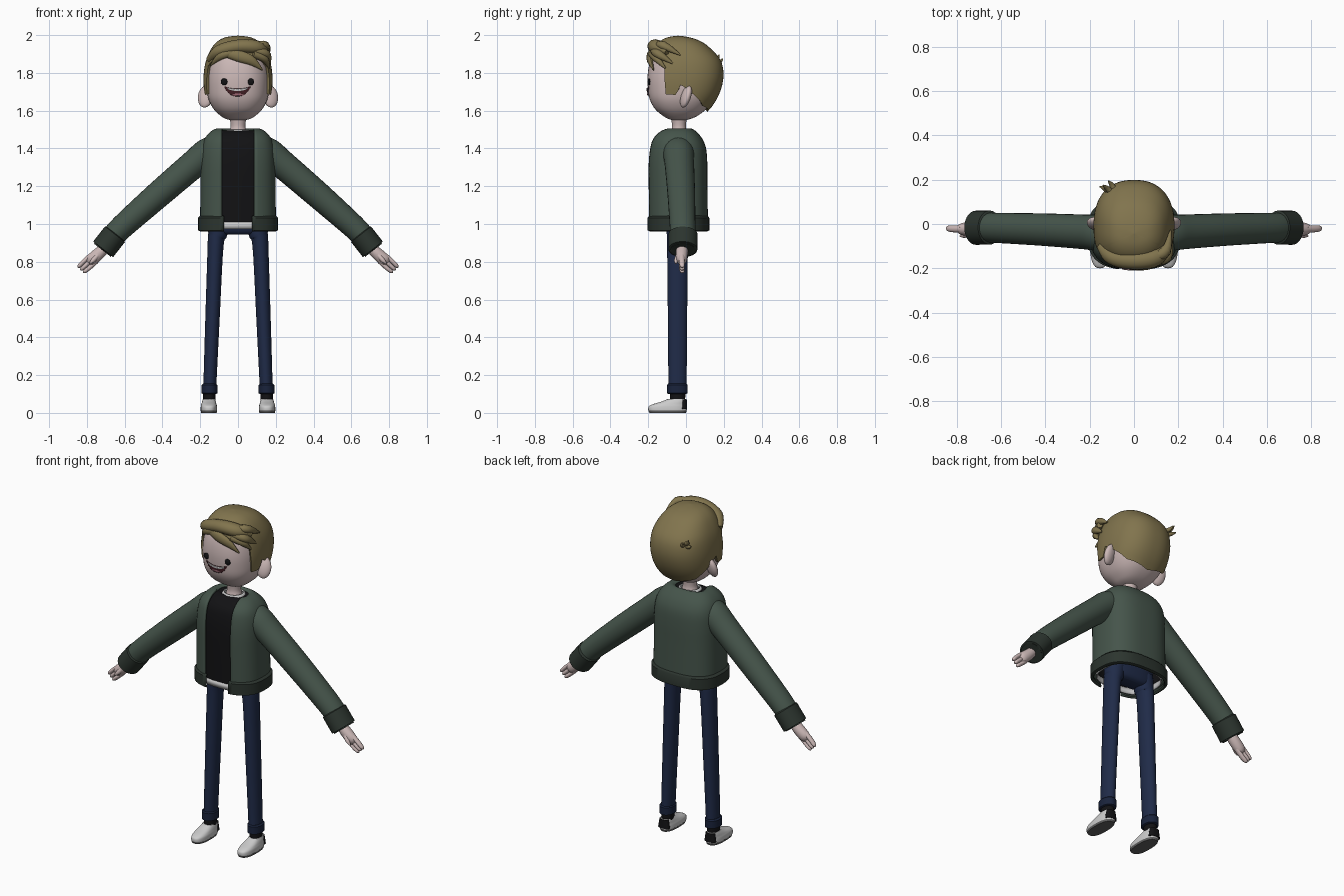
import bpy, bmesh, math
from mathutils import Vector as V

def mat(name, r, g, b):
    m = bpy.data.materials.new(name)
    m.diffuse_color = (r, g, b, 1)
    return m

SKIN = mat("skin", .6, .48, .47)
HAIR = mat("hair", .22, .175, .075)
GREEN = mat("jacket_green", .06, .09, .07)
DARK = mat("trim_green", .025, .035, .028)
BLACK = mat("black", .006, .006, .007)
WHITE = mat("white", .75, .75, .74)
DENIM = mat("denim", .014, .024, .065)
CUFF = mat("denim_cuff", .01, .017, .045)
MOUTH = mat("mouth_dark", .06, .015, .02)
PINK = mat("tongue_pink", .4, .16, .2)
SOLE = mat("sole_grey", .12, .12, .12)

def build(name, verts, faces, m, thick=0, angle=40):
    me = bpy.data.meshes.new(name)
    me.from_pydata(verts, [], faces)
    bm = bmesh.new()
    bm.from_mesh(me)
    bmesh.ops.remove_doubles(bm, verts=bm.verts, dist=1e-5)
    bmesh.ops.recalc_face_normals(bm, faces=bm.faces)
    bm.to_mesh(me)
    bm.free()
    me.shade_smooth()
    me.set_sharp_from_angle(angle=math.radians(angle))
    me.materials.append(m)
    ob = bpy.data.objects.new(name, me)
    bpy.context.collection.objects.link(ob)
    if thick:
        s = ob.modifiers.new("thickness", "SOLIDIFY")
        s.thickness, s.offset = thick, 0
    return ob

def loft(name, rings, m, closed=True, caps=True, thick=0, angle=40):
    n = len(rings[0])
    faces = []
    for i in range(len(rings) - 1):
        for j in range(n if closed else n - 1):
            k = (j + 1) % n
            faces.append((i*n + j, i*n + k, (i+1)*n + k, (i+1)*n + j))
    if caps and closed:
        faces += [tuple(range(n)), tuple(range((len(rings)-1)*n, len(rings)*n))]
    return build(name, [p for r in rings for p in r], faces, m, thick, angle)

def smooth(rows, k=5):
    # Catmull-Rom through table rows
    out = []
    for i in range(len(rows) - 1):
        a, b, c, d = rows[max(i-1, 0)], rows[i], rows[i+1], rows[min(i+2, len(rows)-1)]
        for s in range(k):
            t = s / k
            out.append([.5*(2*q + (r-p)*t + (2*p-5*q+4*r-u)*t*t + (3*q-p-3*r+u)*t**3)
                        for p, q, r, u in zip(a, b, c, d)])
    return out + [list(rows[-1])]

def se(v, e):
    return math.copysign(abs(v) ** (2 / e), v)

def ring_point(row, a, e=2.4, cx=0):
    z, w, yf, yb = row
    return V((cx + w*se(math.sin(a), e), (yf+yb)/2 - (yb-yf)/2*se(math.cos(a), e), z))

def stack(name, rows, m, e=2.4, cx=0, gap=0, n=40, k=5, caps=True, thick=0, angle=40):
    # horizontal rings (z, half width, y front, y back), optional front opening
    rings = []
    for row in (smooth(rows, k) if k > 1 else rows):
        a0 = math.asin(min(1, gap / max(row[1], 1e-4)) ** (e / 2)) if gap else 0
        rings.append([ring_point(row, a0 + (2*math.pi - 2*a0)*j/n, e, cx)
                      for j in range(n + 1 if gap else n)])
    return loft(name, rings, m, not gap, caps, thick, angle)

def tube(name, rows, m, n=20, k=5, angle=40):
    # path rows (x, y, z, radius along y, radius across)
    rows = smooth(rows, k) if k > 1 else rows
    P = [V(r[:3]) for r in rows]
    rings = []
    for i, r in enumerate(rows):
        t = (P[min(i+1, len(P)-1)] - P[max(i-1, 0)]).normalized()
        b = t.cross(V((0, 1, 0))).normalized()
        a = b.cross(t)
        rings.append([P[i] + a*r[3]*math.cos(2*math.pi*j/n) + b*r[4]*math.sin(2*math.pi*j/n)
                      for j in range(n)])
    return loft(name, rings, m, angle=angle)

def ball(name, loc, scale, m, rot=(0, 0, 0)):
    bpy.ops.mesh.primitive_uv_sphere_add(segments=24, ring_count=16, radius=1, location=loc, rotation=rot)
    ob = bpy.context.object
    ob.name, ob.scale = name, scale
    ob.data.materials.append(m)
    ob.data.shade_smooth()

# head
HEAD = [(1.545, .002, -.04, -.035), (1.555, .06, -.09, .02), (1.575, .095, -.125, .065),
        (1.61, .13, -.165, .108), (1.66, .156, -.192, .145), (1.72, .166, -.202, .172),
        (1.79, .167, -.203, .184), (1.86, .156, -.19, .17), (1.92, .13, -.16, .118),
        (1.955, .1, -.13, .07), (1.975, .06, -.09, .01), (1.982, .002, -.042, -.04)]
HS = smooth(HEAD, 6)
stack("head", HEAD, SKIN, n=48)

def head_row(z):
    for a, b in zip(HS, HS[1:]):
        if a[0] <= z <= b[0]:
            t = (z - a[0]) / max(b[0] - a[0], 1e-6)
            return [p + (q-p)*t for p, q in zip(a, b)]
    return HS[-1]

def face_y(x, z, e=2.4):
    _, w, yf, yb = head_row(z)
    return (yf+yb)/2 - (yb-yf)/2*(1 - abs(x/w)**e)**(1/e)

# hair cap, following the head above a hairline given by angle from the front
LINE = [(0, 1.885), (45, 1.87), (63, 1.83), (67, 1.69), (84, 1.69), (87, 1.74),
        (100, 1.7), (130, 1.635), (181, 1.605)]

def hairline(d):
    for (a, p), (b, q) in zip(LINE, LINE[1:]):
        if a <= d <= b:
            return p + (q-p)*(d-a)/(b-a)

N, R = 144, 22
rings = []
for i in range(-1, R + 1):
    s = math.sin(max(i, 0) / R * math.pi / 2)
    ring = []
    for j in range(N):
        a = 2*math.pi*j/N
        z0 = hairline(math.degrees(min(a, 2*math.pi - a)))
        p = ring_point(head_row(z0 + (1.982 - z0)*s), a)
        ring.append(p + (p - V((0, -.01, 1.76))).normalized()*(-.005 if i < 0 else .015))
    rings.append(ring)
loft("hair_cap", rings, HAIR, angle=50)

# fringe sweep, side tufts and cowlick
LOCKS = {
    "fringe_sweep": [(-.15, -.1, 1.87, .02, .02), (-.1, -.15, 1.915, .035, .032), (0, -.165, 1.94, .04, .036),
                     (.1, -.15, 1.935, .04, .036), (.16, -.1, 1.91, .015, .015)],
    "fringe_lock": [(-.07, -.17, 1.905, .02, .02), (0, -.19, 1.89, .018, .03),
                    (.07, -.19, 1.865, .015, .025), (.13, -.172, 1.815, .003, .003)],
    "fringe_lock_left": [(-.02, -.18, 1.91, .02, .02), (-.09, -.175, 1.89, .015, .02), (-.145, -.13, 1.84, .003, .003)],
    "side_tuft_top": [(.09, -.15, 1.94, .02, .02), (.145, -.12, 1.945, .025, .022), (.165, -.03, 1.895, .004, .004)],
    "side_tuft_mid": [(.09, -.17, 1.915, .02, .02), (.15, -.145, 1.9, .025, .022), (.17, -.07, 1.85, .004, .004)],
    "side_tuft_low": [(.08, -.18, 1.9, .02, .02), (.14, -.155, 1.875, .02, .02), (.165, -.11, 1.825, .004, .004)],
    "cowlick_a": [(-.09, .13, 1.85, .014, .014), (-.12, .16, 1.865, .012, .012), (-.14, .175, 1.895, .003, .003)],
    "cowlick_b": [(-.09, .13, 1.84, .014, .014), (-.125, .155, 1.845, .012, .012), (-.155, .17, 1.86, .003, .003)],
    "cowlick_c": [(-.08, .14, 1.85, .014, .014), (-.1, .175, 1.855, .012, .012), (-.115, .195, 1.875, .003, .003)],
}
for name, path in LOCKS.items():
    tube(name, path, HAIR, n=12)

# mouth, teeth and tongue as patches laid on the face
def patch(name, x0, x1, top, bottom, off, m):
    rings = []
    for r in range(6):
        ring = []
        for c in range(21):
            u = c / 10 - 1
            x = x0 + (x1-x0)*c/20
            z = bottom(u) + (top(u) - bottom(u))*r/5
            ring.append((x, face_y(x, z) - off, z))
        rings.append(ring)
    loft(name, rings, m, closed=False, thick=.003)

lip = lambda u: 1.716 + .012*u*u
jaw = lambda u: 1.676 + .048*abs(u)**2.6
patch("mouth", -.072, .066, lip, jaw, .004, MOUTH)
patch("teeth", -.055, .05, lambda u: 1.715 + .007*u*u, lambda u: 1.703 + .012*u*u, .007, WHITE)
patch("tongue", -.035, .035, lambda u: 1.692 - .009*u*u, lambda u: 1.679 + .004*u*u, .006, PINK)

# neck, shirt and jacket body
stack("neck", [(1.46, .055, -.09, .02), (1.49, .045, -.08, .005), (1.52, .039, -.074, 0), (1.57, .045, -.08, .005)], SKIN, e=2)
BODY = [(.99, .195, -.195, .11), (1.2, .193, -.198, .108), (1.32, .192, -.198, .107), (1.4, .186, -.19, .1),
        (1.45, .17, -.175, .08), (1.485, .14, -.142, .05), (1.5, .108, -.108, .025), (1.492, .09, -.1, .012)]
stack("jacket_body", BODY, GREEN, e=2.7, gap=.085, thick=.012, n=48)
stack("shirt", [(z - .006, w - .014, f + .014, b - .014) for z, w, f, b in BODY[:-1]]
      + [(1.488, .06, -.09, .01)], BLACK, e=2.7, n=48, caps=False)
stack("undershirt_hem", [(.973, .178, -.179, .094), (1.01, .18, -.18, .095)], WHITE, e=2.7, k=1, caps=False, thick=.006)
stack("undershirt_collar", [(1.475, .066, -.1, .02), (1.492, .06, -.094, .014), (1.497, .052, -.087, .008)],
      WHITE, e=2.1, caps=False, thick=.008)
stack("jacket_hem", [(.965, .196, -.192, .108), (.97, .207, -.202, .118), (1.03, .207, -.202, .118),
                     (1.04, .196, -.194, .11)], DARK, e=2.7, gap=.075, k=1, thick=.012, n=48)
stack("hips", [(.945, .1, -.08, -.01), (.958, .14, -.095, .008), (.99, .158, -.105, .018), (1.08, .155, -.11, .025)], DENIM)

for s, side in ((-1, "left"), (1, "right")):
    # eyes and ears
    ball(side + "_eye", (s*.07 - .003, face_y(.07, 1.753) - .001, 1.753), (.018, .008, .018), BLACK)
    ball(side + "_ear", (s*.172, .0, 1.675), (.042, .024, .061), SKIN, (math.radians(-18), 0, s*math.radians(20)))
    # sleeve with turned cuff
    tube(side + "_sleeve", [(s*.09, -.045, 1.41, .08, .07), (s*.16, -.04, 1.375, .082, .08),
                            (s*.235, -.035, 1.316, .078, .075), (s*.42, -.025, 1.157, .073, .071),
                            (s*.61, -.018, .988, .068, .064), (s*.67, -.016, .925, .066, .06)], GREEN, n=28)
    tube(side + "_sleeve_cuff", [(s*.648, -.016, .95, .066, .058), (s*.652, -.016, .945, .077, .067),
                                 (s*.714, -.017, .866, .077, .067), (s*.718, -.017, .861, .068, .058),
                                 (s*.7, -.017, .884, .055, .045)], DARK, n=28, k=1)
    # hand, fingers and thumb
    tube(side + "_palm", [(s*.69, -.02, .89, .028, .026), (s*.735, -.022, .845, .032, .032),
                          (s*.775, -.023, .81, .027, .032), (s*.793, -.023, .794, .012, .02)], SKIN)
    for i in (-1, 0, 1):
        dx, dz = s*i*.016, i*.016
        tube(f"{side}_finger_{i + 2}", [(s*.765 + dx, -.023, .818 + dz, .015, .012),
                                       (s*.805 + dx, -.022, .782 + dz, .015, .0115),
                                       (s*.826 + dx*.9, -.02, .763 + dz*.9, .012, .01),
                                       (s*.834 + dx*.9, -.02, .756 + dz*.9, .003, .003)], SKIN, n=12)
    tube(side + "_thumb", [(s*.735, -.035, .845, .015, .014), (s*.765, -.051, .81, .012, .012),
                           (s*.785, -.054, .79, .004, .004)], SKIN, n=12)
    # trouser leg with rolled cuff, sock
    tube(side + "_leg", [(s*.098, -.045, 1.02, .06, .058), (s*.108, -.045, .95, .057, .052),
                         (s*.119, -.045, .88, .055, .042), (s*.135, -.045, .5, .051, .038),
                         (s*.15, -.045, .12, .048, .034)], DENIM, n=28)
    stack(side + "_trouser_cuff", [(.1, .034, -.092, .0), (.104, .042, -.1, .009), (.148, .042, -.1, .009),
                                   (.155, .034, -.094, .003)], CUFF, e=2.1, cx=s*.151, k=1, n=28)
    stack(side + "_sock", [(.05, .032, -.085, -.005), (.11, .032, -.085, -.003)], BLACK, e=2, cx=s*.152, k=1)
    # shoe, sole and heel patch
    stack(side + "_shoe", [(.008, .042, -.196, .001), (.016, .044, -.2, .004), (.034, .043, -.197, .004),
                           (.046, .04, -.175, .003), (.06, .036, -.13, .003), (.074, .031, -.095, .001)],
          WHITE, e=2.5, cx=s*.154, n=32)
    stack(side + "_sole", [(0, .041, -.194, .0), (.012, .044, -.199, .004)], SOLE, e=2.5, cx=s*.154, k=1, n=32)
    stack(side + "_heel_patch", [(.02, .036, -.03, .0065), (.072, .028, -.03, .004)], BLACK, e=2.5, cx=s*.154, k=1)
